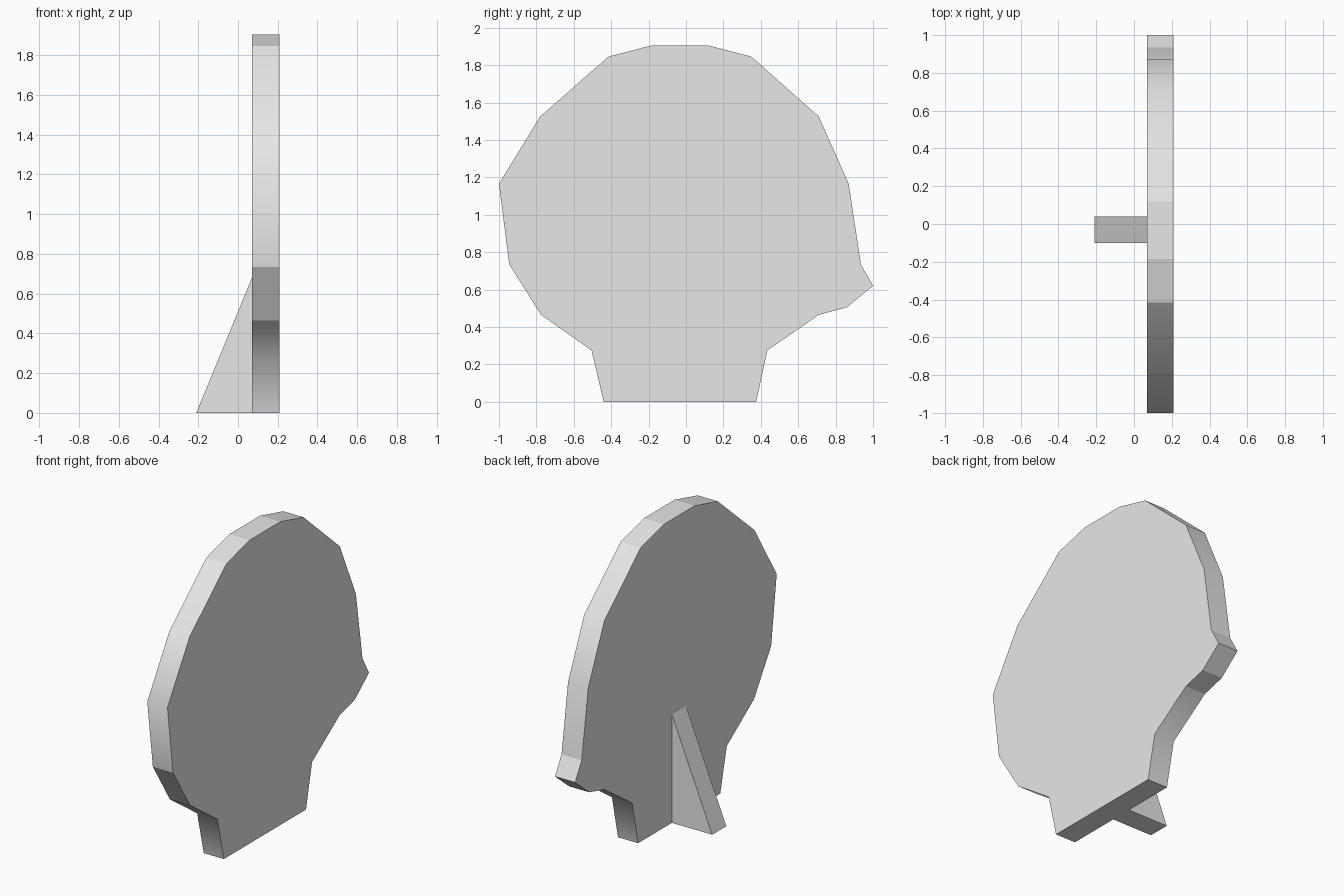
import bpy
import bmesh

cube = bpy.data.objects.get("Cube")
if cube:
    bpy.data.objects.remove(cube, do_unlink=True)


def make_material(name, color):
    material = bpy.data.materials.new(name)
    material.use_nodes = True
    material.diffuse_color = color
    shader = next(n for n in material.node_tree.nodes if n.type == "BSDF_PRINCIPLED")
    shader.inputs["Base Color"].default_value = color
    return material


def extrude_outline(name, outline, direction, material, soft_corners=()):
    """Extrude a closed outline; only the listed corners are shaded smoothly."""
    bm = bmesh.new()
    start = [bm.verts.new(point) for point in outline]
    end = [bm.verts.new([p + d for p, d in zip(point, direction)]) for point in outline]
    bm.faces.new(start)
    bm.faces.new(end)
    count = len(outline)
    for i in range(count):
        j = (i + 1) % count
        side = bm.faces.new((start[i], start[j], end[j], end[i]))
        side.smooth = True
    bmesh.ops.recalc_face_normals(bm, faces=bm.faces[:])
    for edge in bm.edges:
        edge.smooth = False
    for i in soft_corners:
        bm.edges.get((start[i], end[i])).smooth = True
    mesh = bpy.data.meshes.new(name)
    bm.to_mesh(mesh)
    bm.free()
    mesh.materials.append(material)
    obj = bpy.data.objects.new(name, mesh)
    bpy.context.scene.collection.objects.link(obj)
    return obj


grey = make_material("plain grey", (0.8, 0.8, 0.8, 1))

# Board silhouette as (y, z), running from the front foot over the top to the back foot
silhouette = [
    (-0.44, 0), (-0.505, 0.275), (-0.775, 0.465), (-0.945, 0.735),
    (-1, 1.165), (-0.78, 1.525), (-0.415, 1.845), (-0.185, 1.905),
    (0.12, 1.905), (0.35, 1.845), (0.71, 1.525), (0.87, 1.165),
    (0.935, 0.735), (1, 0.62), (0.86, 0.505), (0.71, 0.465),
    (0.435, 0.275), (0.375, 0),
]
soft_heights = {0.275, 1.165, 1.525}
soft = [i for i, (y, z) in enumerate(silhouette) if z in soft_heights]
board_face = 0.07
extrude_outline("cutout_board", [(board_face, y, z) for y, z in silhouette],
                (0.14, 0, 0), grey, soft)

# Triangular prop holding the board upright
prop = [(-0.21, -0.1, 0), (board_face, -0.1, 0), (board_face, -0.1, 0.68)]
extrude_outline("support_wedge", prop, (0, 0.14, 0), grey)
